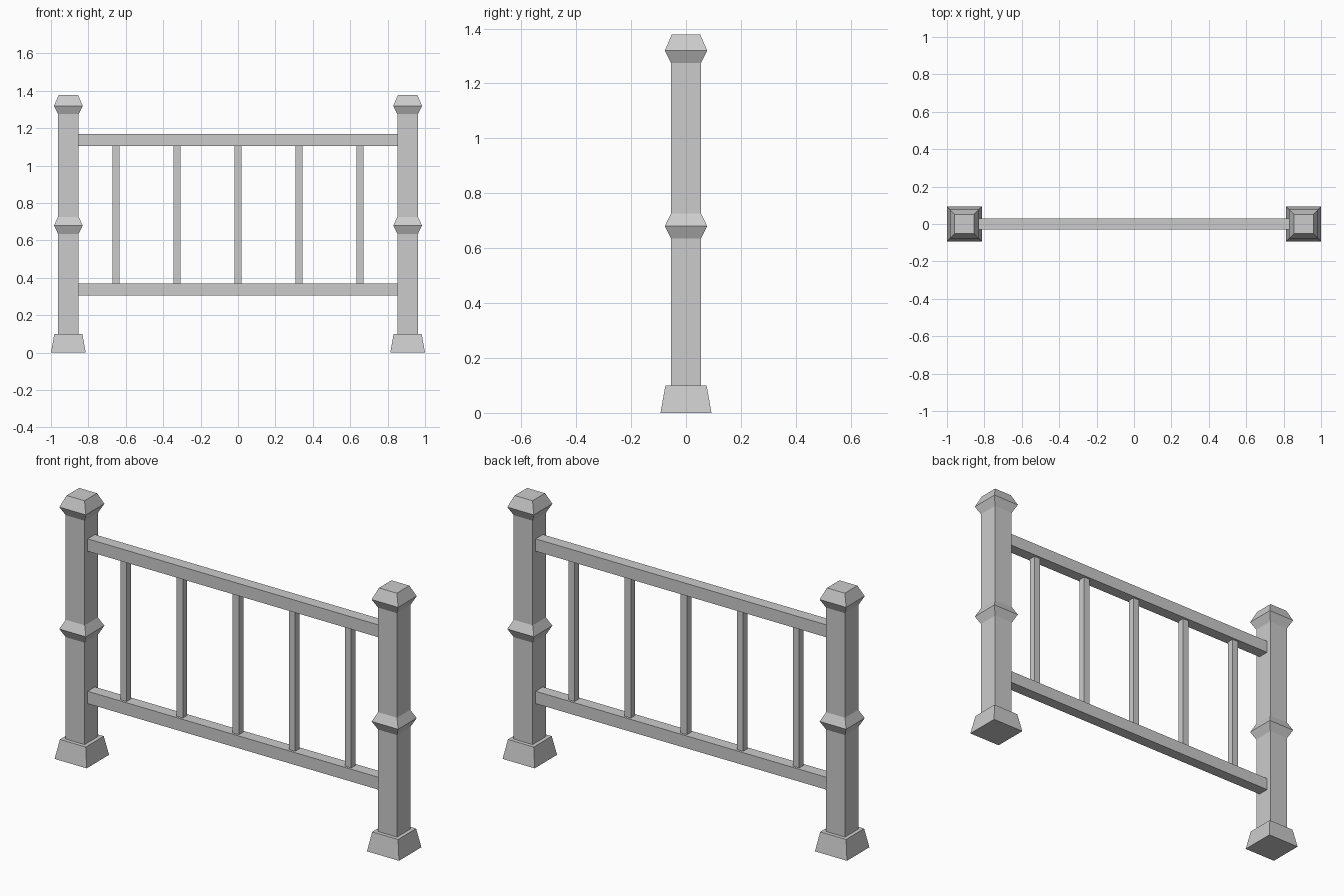
import bpy
import bmesh

cube = bpy.data.objects.get("Cube")
if cube:
    bpy.data.objects.remove(cube, do_unlink=True)

# Single grey paint
GREY = (0.6, 0.6, 0.6, 1.0)
paint = bpy.data.materials.new("grey_paint")
paint.use_nodes = True
paint.diffuse_color = GREY
paint.node_tree.nodes["Principled BSDF"].inputs["Base Color"].default_value = GREY


def square_stack(name, x, profile):
    """Stack square rings of (half width, height) into one closed, flat-faced part."""
    bm = bmesh.new()
    rings = []
    for half, z in profile:
        corners = ((-1, -1), (1, -1), (1, 1), (-1, 1))
        rings.append([bm.verts.new((x + sx * half, sy * half, z)) for sx, sy in corners])
    for low, high in zip(rings, rings[1:]):
        for i in range(4):
            j = (i + 1) % 4
            bm.faces.new((low[i], low[j], high[j], high[i]))
    bm.faces.new(rings[0][::-1])
    bm.faces.new(rings[-1])
    mesh = bpy.data.meshes.new(name)
    bm.to_mesh(mesh)
    bm.free()
    mesh.materials.append(paint)
    obj = bpy.data.objects.new(name, mesh)
    bpy.context.collection.objects.link(obj)
    return obj


def rail(name, z):
    bpy.ops.mesh.primitive_cube_add(size=1, location=(0, 0, z))
    obj = bpy.context.object
    obj.name = name
    obj.scale = (2 * (POST_X - SHAFT), 0.06, 0.065)
    obj.data.materials.append(paint)


POST_X = 0.907
SHAFT = 0.055
FLARE = 0.077

# Posts: flared foot, square shaft, middle collar and chamfered cap
for side, x in (("left", POST_X), ("right", -POST_X)):
    square_stack(side + "_post", x, [
        (0.093, 0), (0.075, 0.1), (SHAFT, 0.1),
        (SHAFT, 0.635), (FLARE, 0.68), (SHAFT, 0.726),
        (SHAFT, 1.275), (FLARE, 1.32), (0.052, 1.378),
    ])

# Horizontal rails
rail("bottom_rail", 0.338)
rail("top_rail", 1.138)

# Balusters between the rails
for i in range(-2, 3):
    square_stack(f"baluster_{i + 3}", i * 0.326, [(0.018, 0.37), (0.018, 1.106)])
